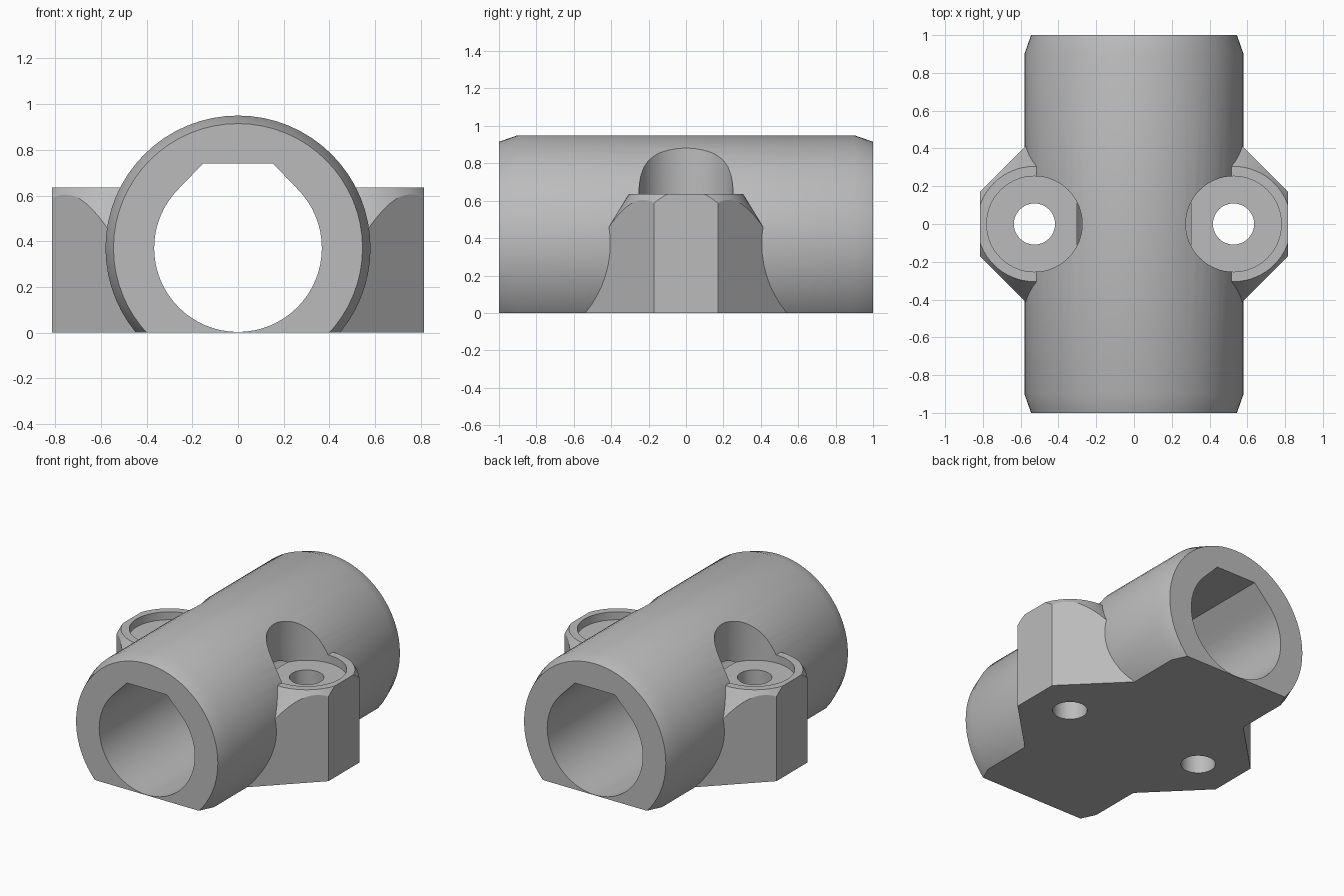
import bpy, bmesh
from math import cos, sin, pi, radians
from mathutils import Vector

default = bpy.data.objects.get("Cube")
if default:
    bpy.data.objects.remove(default, do_unlink=True)

AXIS_Z = 0.37      # height of the tube axis
OUTER, BORE = 0.58, 0.367
BOLT_X = 0.527     # bolt position on each side
LUG_TOP = 0.635

grey = bpy.data.materials.new("plain grey")
grey.use_nodes = True
colour = (0.5, 0.5, 0.5, 1)
grey.diffuse_color = colour
grey.node_tree.nodes["Principled BSDF"].inputs["Base Color"].default_value = colour


def loft(name, rings):
    """Closed solid through a row of rings with equal point counts."""
    bm = bmesh.new()
    loops = [[bm.verts.new(p) for p in ring] for ring in rings]
    n = len(loops[0])
    for a, b in zip(loops, loops[1:]):
        for i in range(n):
            j = (i + 1) % n
            bm.faces.new((a[i], a[j], b[j], b[i]))
    bm.faces.new(loops[0])
    bm.faces.new(loops[-1])
    bmesh.ops.recalc_face_normals(bm, faces=bm.faces)
    mesh = bpy.data.meshes.new(name)
    bm.to_mesh(mesh)
    bm.free()
    mesh.materials.append(grey)
    obj = bpy.data.objects.new(name, mesh)
    bpy.context.collection.objects.link(obj)
    return obj


def ring_y(r, y, n=64):
    return [Vector((r * cos(2 * pi * i / n), y, AXIS_Z + r * sin(2 * pi * i / n))) for i in range(n)]


def ring_z(x, r, z, n=64):
    return [Vector((x + r * cos(2 * pi * i / n), r * sin(2 * pi * i / n), z)) for i in range(n)]


def combine(target, other, operation):
    mod = target.modifiers.new(operation.lower(), 'BOOLEAN')
    mod.operation, mod.object, mod.solver = operation, other, 'EXACT'
    bpy.context.view_layer.objects.active = target
    bpy.ops.object.modifier_apply(modifier=mod.name)
    bpy.data.objects.remove(other, do_unlink=True)


# Outer tube with chamfered ends
body = loft("tube_bracket", [ring_y(r, y) for r, y in
                             ((0.545, -1), (OUTER, -0.9), (OUTER, 0.9), (0.545, 1))])

# Bolt lugs: angled blocks whose top corners are trimmed by a cone
for s in (1, -1):
    outline = [(0.3, -0.545), (0.44, -0.545), (0.815, -0.17),
               (0.815, 0.17), (0.44, 0.545), (0.3, 0.545)]
    lug = loft("bolt_lug", [[Vector((s * x, y, z)) for x, y in outline] for z in (-0.1, 0.8)])
    cone = loft("lug_trim", [ring_z(s * BOLT_X, 0.305 + (LUG_TOP - z) / 1.6, z)
                             for z in (-0.2, LUG_TOP)])
    combine(lug, cone, 'INTERSECT')
    combine(body, lug, 'UNION')

# Flat base
base = [(-2, -2), (2, -2), (2, 2), (-2, 2)]
combine(body, loft("base_cut", [[Vector((x, y, z)) for x, y in base] for z in (-1, 0)]),
        'DIFFERENCE')

# Bore with a flattened, roof-like top
arc = [radians(45 - 270 * i / 48) for i in range(49)]
section = [(BORE * cos(a), AXIS_Z + BORE * sin(a)) for a in arc]
section += [(-0.153, 0.74), (0.153, 0.74)]
combine(body, loft("bore_cut", [[Vector((x, y, z)) for x, z in section] for y in (-1.2, 1.2)]),
        'DIFFERENCE')

# Bolt head pockets and through holes
for s in (1, -1):
    combine(body, loft("pocket_cut", [ring_z(s * BOLT_X, 0.253, z) for z in (0.58, 1.3)]),
            'DIFFERENCE')
    combine(body, loft("hole_cut", [ring_z(s * BOLT_X, 0.109, z, 40) for z in (-0.3, 1.2)]),
            'DIFFERENCE')

bpy.ops.object.select_all(action='DESELECT')
body.select_set(True)
bpy.context.view_layer.objects.active = body
bpy.ops.object.shade_smooth_by_angle(angle=radians(30))
